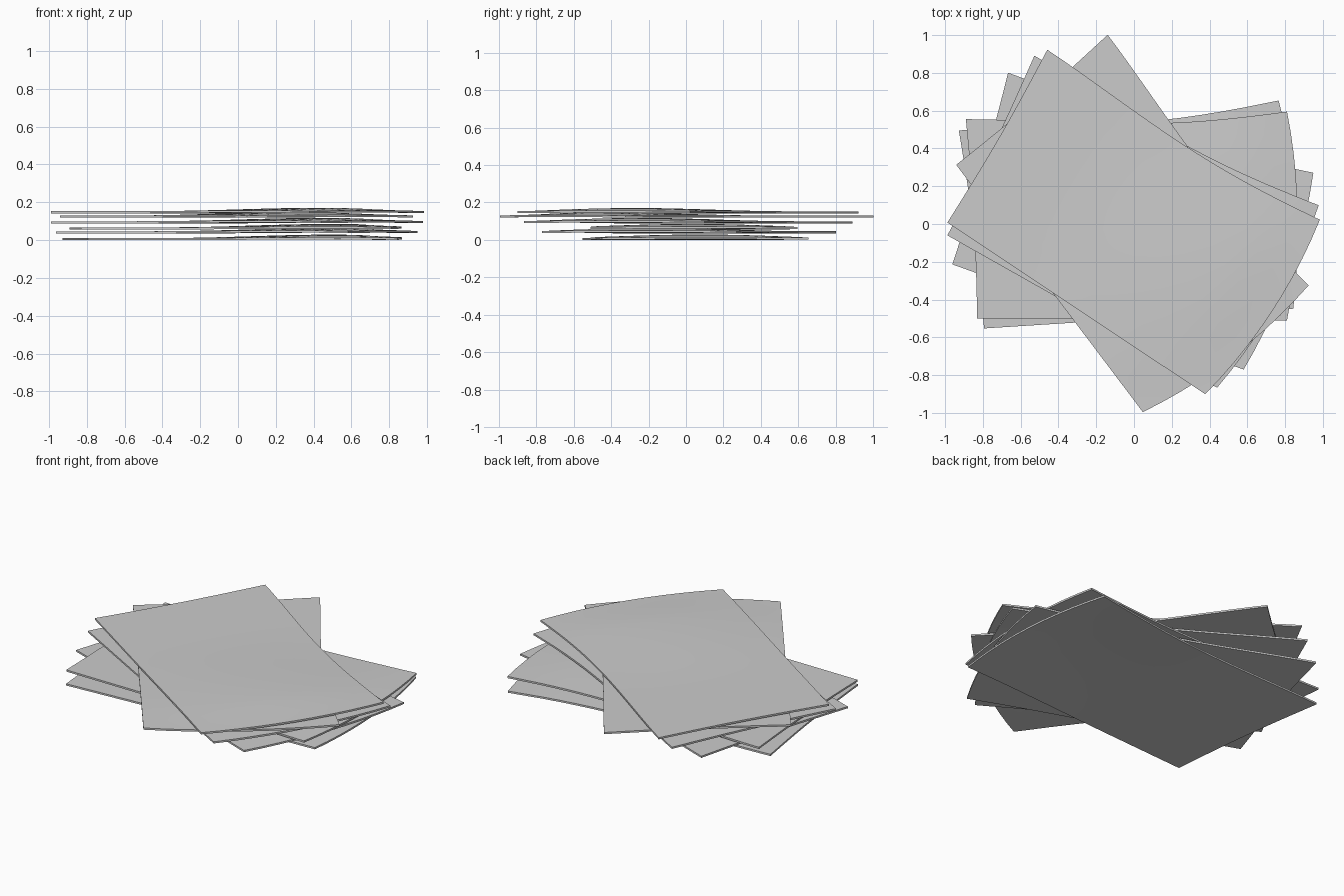
import bpy, bmesh, math
from mathutils import Vector

if "Cube" in bpy.data.objects:
    bpy.data.objects.remove(bpy.data.objects["Cube"])

NU, NV = 16, 10        # grid along the long and short directions
THICK = 0.011
# sheet outline corners: lower left, upper left, lower right, upper right
P0, P1 = Vector((-0.805, -0.534)), Vector((-0.865, 0.521))
P2, P3 = Vector((0.835, -0.544)), Vector((0.835, 0.561))


def smooth(t):
    t = max(0.0, min(1.0, t))
    return t * t * (3 - 2 * t)


def sheet_point(s, t):
    """Point on one sheet: bowed outline with a low hump near the right end."""
    p = P0.lerp(P2, s).lerp(P1.lerp(P3, s), t)
    p.x += 0.055 * s ** 4 * (1 - abs(2 * t - 1) ** 2)          # bulged right edge
    p.x += 0.012 * (1 - s) ** 4 * math.sin(math.pi * t)        # left edge pulled in
    p.y -= 0.046 * t ** 3 * math.sin(math.pi * s ** 1.3)       # upper edge bowed in
    rise = smooth((s - 0.3) / 0.5) * (1 - 0.75 * smooth((s - 0.84) / 0.16))
    z = 0.018 * rise * math.sin(math.pi * (0.1 + 0.8 * t)) ** 1.2
    return Vector((p.x, p.y, z))


def make_sheet(name, x, y, z, angle):
    bm = bmesh.new()
    layers = []
    for dz in (-THICK / 2, THICK / 2):
        layers.append([[bm.verts.new(sheet_point(i / NU, j / NV) + Vector((0, 0, dz)))
                        for j in range(NV + 1)] for i in range(NU + 1)])
    lo, hi = layers
    # top and bottom faces
    for i in range(NU):
        for j in range(NV):
            for g in (lo, hi):
                bm.faces.new((g[i][j], g[i + 1][j], g[i + 1][j + 1], g[i][j + 1]))
    # thin rim
    ring = ([(i, 0) for i in range(NU)] + [(NU, j) for j in range(NV)]
            + [(i, NV) for i in range(NU, 0, -1)] + [(0, j) for j in range(NV, 0, -1)])
    for (a, b), (c, d) in zip(ring, ring[1:] + ring[:1]):
        bm.faces.new((lo[a][b], lo[c][d], hi[c][d], hi[a][b]))
    bmesh.ops.recalc_face_normals(bm, faces=bm.faces)
    me = bpy.data.meshes.new(name)
    bm.to_mesh(me)
    bm.free()
    ob = bpy.data.objects.new(name, me)
    bpy.context.collection.objects.link(ob)
    ob.location = (x, y, z)
    ob.rotation_euler.z = math.radians(angle)
    bpy.ops.object.select_all(action='DESELECT')
    ob.select_set(True)
    bpy.context.view_layer.objects.active = ob
    bpy.ops.object.shade_smooth_by_angle(angle=math.radians(30))


# stack of loose sheets, bottom to top: centre x, y, height, turn
stack = [(-0.028, 0.036, 0.0055, 4.0),
         (-0.025, 0.021, 0.041, -19.5),
         (-0.025, 0.034, 0.062, 0.0),
         (-0.025, 0.015, 0.094, -29.1),
         (-0.028, -0.002, 0.124, -52.6),
         (-0.022, 0.012, 0.147, -33.3)]
for n, args in enumerate(stack):
    make_sheet(f"paper_sheet_{n + 1}", *args)
